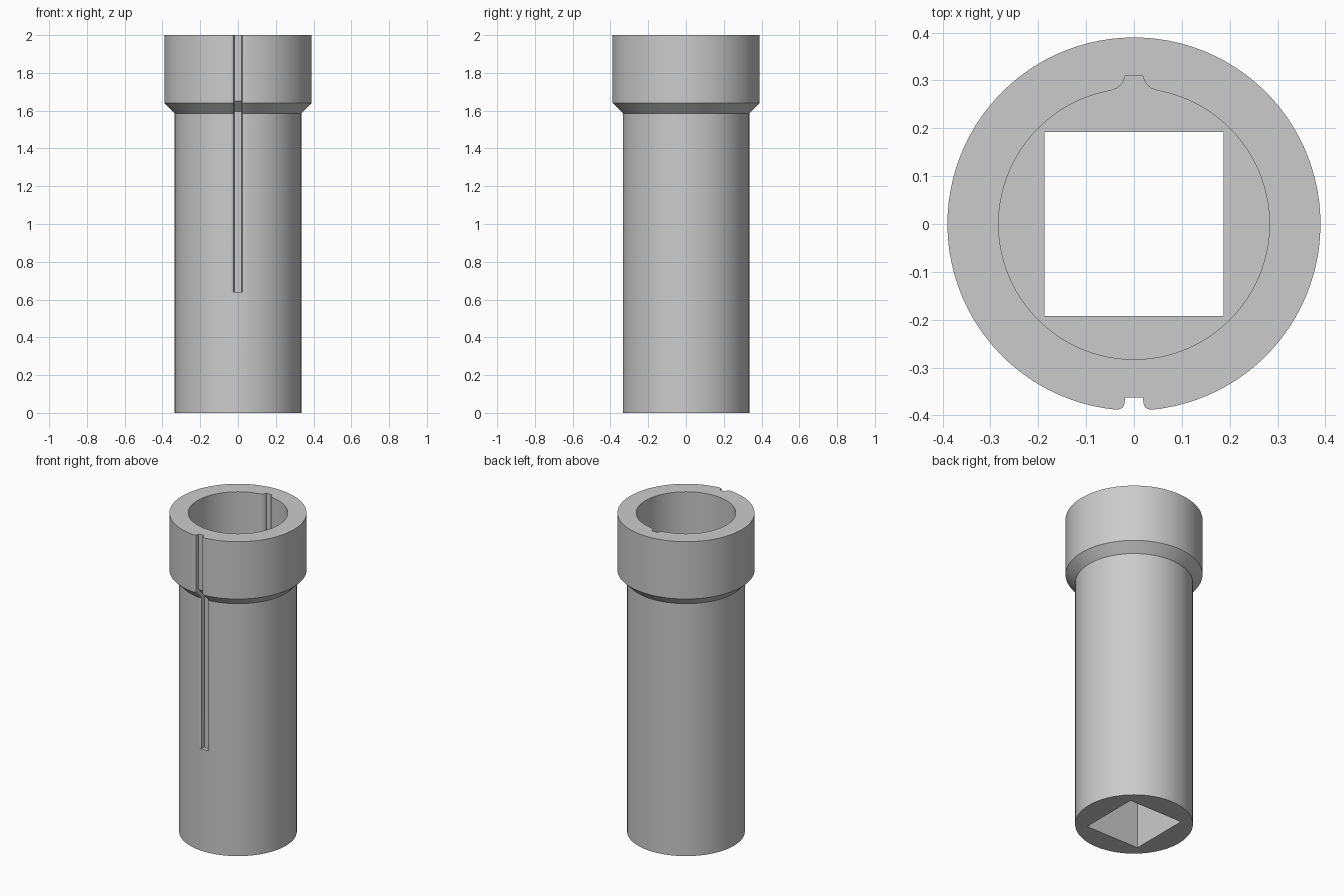
import bpy, bmesh, math

cube = bpy.data.objects.get("Cube")
if cube:
    bpy.data.objects.remove(cube)

SEGMENTS = 96
BORE_FLOOR = 0.64

# Half outlines of the slots: (sideways, radial offset), from the middle outwards
GROOVE = [(0.019, -0.027), (0.0195, -0.016), (0.023, -0.006), (0.029, -0.002), (0.038, 0)]
KEYWAY = [(0.019, 0.027), (0.021, 0.018), (0.027, 0.009), (0.036, 0.003), (0.050, 0)]


def ring(bm, radius, z, slot, side, cut=True, lift=0):
    """One circular section with a slot on the given side of y."""
    half = []
    for x, offset in slot:
        depth = math.sqrt(radius ** 2 - x ** 2)
        if cut and offset:
            depth = min(radius, depth) + offset
        half.append((x, depth, z + lift * (offset / slot[0][1])))
    points = [(-x, y, h) for x, y, h in half] [::-1] + half
    start = math.asin(slot[-1][0] / radius)
    for i in range(1, SEGMENTS):
        a = start + (2 * math.pi - 2 * start) * i / SEGMENTS
        points.append((radius * math.sin(a), radius * math.cos(a), z))
    return [bm.verts.new((x, side * y, h)) for x, y, h in points]


def skin(bm, rings):
    for low, high in zip(rings, rings[1:]):
        for i in range(len(low)):
            j = (i + 1) % len(low)
            bm.faces.new((low[i], low[j], high[j], high[i]))


def loop_edges(bm, loop):
    edges = []
    for a, b in zip(loop, loop[1:] + loop[:1]):
        edges.append(bm.edges.get((a, b)) or bm.edges.new((a, b)))
    return edges


def cap(bm, outer, inner):
    """Flat face between an outer loop and a hole."""
    edges = loop_edges(bm, outer) + loop_edges(bm, inner)
    bmesh.ops.triangle_fill(bm, edges=edges, use_beauty=True, use_dissolve=False)


bm = bmesh.new()

# Body, chamfer and collar, with the groove down the front
outer = [
    ring(bm, 0.335, 0, GROOVE, -1, cut=False),
    ring(bm, 0.335, 0.64, GROOVE, -1, cut=False),
    ring(bm, 0.335, 0.64, GROOVE, -1),
    ring(bm, 0.335, 1.585, GROOVE, -1, lift=0.011),
    ring(bm, 0.39, 1.64, GROOVE, -1, lift=0.011),
    ring(bm, 0.39, 2, GROOVE, -1),
]
skin(bm, outer)

# Round bore with its keyway at the back
bore = [ring(bm, 0.283, z, KEYWAY, 1) for z in (BORE_FLOOR, 2)]
skin(bm, bore)

# Square drive hole through the base
corners = [(-1, -1), (1, -1), (1, 1), (-1, 1)]
square = [[bm.verts.new((0.187 * x, 0.192 * y, z)) for x, y in corners]
          for z in (0, BORE_FLOOR)]
skin(bm, square)

# Top rim, bore floor and underside
cap(bm, outer[-1], bore[-1])
cap(bm, bore[0], square[1])
cap(bm, outer[0], square[0])

bmesh.ops.remove_doubles(bm, verts=bm.verts[:], dist=0.00001)
bmesh.ops.recalc_face_normals(bm, faces=bm.faces[:])
mesh = bpy.data.meshes.new("socket_tube")
bm.to_mesh(mesh)
bm.free()
tube = bpy.data.objects.new("socket_tube", mesh)
bpy.context.collection.objects.link(tube)

# Plain grey finish
grey = bpy.data.materials.new("plain_grey")
grey.use_nodes = True
colour = (0.6, 0.6, 0.6, 1)
grey.diffuse_color = colour
grey.node_tree.nodes["Principled BSDF"].inputs["Base Color"].default_value = colour
mesh.materials.append(grey)

bpy.context.view_layer.objects.active = tube
tube.select_set(True)
bpy.ops.object.shade_smooth_by_angle(angle=math.radians(30))
